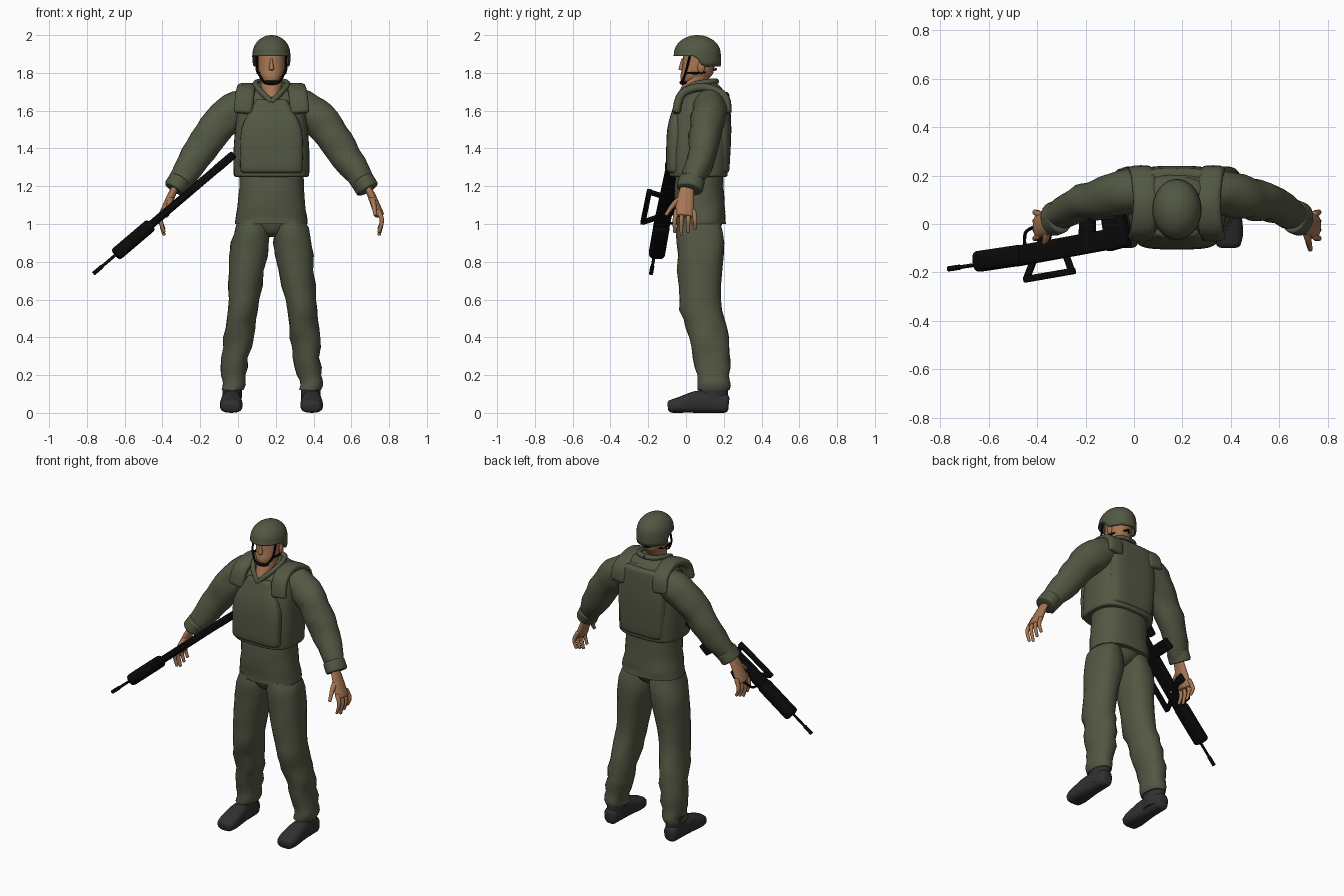
import bpy, bmesh, math
from mathutils import Vector, noise

default_cube = bpy.data.objects.get("Cube")
if default_cube:
    bpy.data.objects.remove(default_cube)

CENTRE = 0.177
SIDES = {"left": 1, "right": -1}
ACROSS, BACK, UP = Vector((1, 0, 0)), Vector((0, 1, 0)), Vector((0, 0, 1))
made = []


def material(name, *colour):
    mat = bpy.data.materials.new(name)
    mat.use_nodes = True
    mat.diffuse_color = (*colour, 1)
    shader = mat.node_tree.nodes["Principled BSDF"]
    shader.inputs["Base Color"].default_value = (*colour, 1)
    shader.inputs["Roughness"].default_value = 0.9
    return mat


GREEN = material("olive_cloth", 0.085, 0.095, 0.055)
SKIN = material("skin", 0.38, 0.18, 0.085)
BOOT = material("boot_leather", 0.03, 0.03, 0.03)
BLACK = material("black_metal", 0.003, 0.003, 0.003)


def finish(name, bm, mat):
    bmesh.ops.recalc_face_normals(bm, faces=bm.faces)
    mesh = bpy.data.meshes.new(name)
    bm.to_mesh(mesh)
    bm.free()
    mesh.materials.append(mat)
    part = bpy.data.objects.new(name, mesh)
    bpy.context.collection.objects.link(part)
    made.append(part)
    return part


def smooth_rows(rows, steps):
    """Run a smooth curve through the rows."""
    rows = [Vector(row) for row in rows]
    padded = [rows[0], *rows, rows[-1]]
    result = []
    for before, here, there, after in zip(padded, rows, rows[1:], padded[3:]):
        leave, arrive, chord = (there - before) / 2, (after - here) / 2, there - here
        for step in range(steps):
            t = step / steps
            result.append(here + leave * t + (chord * 3 - leave * 2 - arrive) * t * t
                          + (leave + arrive - chord * 2) * t ** 3)
    return result + [rows[-1]]


def loft(name, mat, rows, ref=ACROSS, upright=False, power=2, sides=24, steps=4,
         wrinkle=0, rounding=0):
    """Skin rings given as x, y, z, radius along ref, other radius."""
    rows = smooth_rows(rows, steps)
    centres = [Vector(row[:3]) for row in rows]
    rings = []
    for centre, row, prev, following in zip(centres, rows, [centres[0], *centres], [*centres[1:], centres[-1]]):
        rings.append((centre, UP if upright else (following - prev).normalized(), row[3], row[4]))
    if rounding:
        def rim(ring, direction, angle):
            centre, along, wide, deep = ring
            cut = rounding * (1 - math.cos(angle))
            return centre + along * direction * rounding * math.sin(angle), along, wide - cut, deep - cut
        angles = [math.radians(degrees) for degrees in (30, 60, 85)]
        rings = ([rim(rings[0], -1, angle) for angle in reversed(angles)] + rings
                 + [rim(rings[-1], 1, angle) for angle in angles])
    bm = bmesh.new()
    loops = []
    for centre, along, wide, deep in rings:
        side_axis = (ref - along * ref.dot(along)).normalized()
        depth_axis = along.cross(side_axis)
        loop = []
        for corner in range(sides):
            angle = math.tau * corner / sides
            u, v = (math.copysign(abs(f) ** (2 / power), f) for f in (math.cos(angle), math.sin(angle)))
            offset = side_axis * wide * u + depth_axis * deep * v
            point = centre + offset
            crease = noise.noise(Vector((point.x, point.y, point.z * 2)) * 8)
            loop.append(bm.verts.new(point + offset.normalized() * wrinkle * crease))
        loops.append(loop)
    for lower, upper in zip(loops, loops[1:]):
        for k in range(sides):
            bm.faces.new((lower[k - 1], lower[k], upper[k], upper[k - 1]))
    bm.faces.new(loops[0])
    bm.faces.new(loops[-1])
    return finish(name, bm, mat)


def stack(name, mat, rows, x=CENTRE, **options):
    """Upright loft from rows of height, half width, front and back."""
    rows = [(x, (front + back) / 2, z, half, (back - front) / 2) for z, half, front, back in rows]
    return loft(name, mat, rows, upright=True, **options)


def tube(name, mat, points, start, end=None, flat=1, **options):
    """Loft along points whose radius runs evenly from start to end."""
    end = end or start
    radii = [start + (end - start) * i / (len(points) - 1) for i in range(len(points))]
    return loft(name, mat, [(*p, r, r * flat) for p, r in zip(points, radii)], **options)


def ball(name, mat, centre, radii):
    bm = bmesh.new()
    bmesh.ops.create_uvsphere(bm, u_segments=16, v_segments=10, radius=1)
    bmesh.ops.scale(bm, vec=radii, verts=bm.verts)
    bmesh.ops.translate(bm, vec=centre, verts=bm.verts)
    finish(name, bm, mat)


# Shirt, vest and armour plates
stack("shirt", GREEN, [(1, .19, -.055, .216), (1.04, .187, -.055, .213), (1.2, .17, -.06, .2),
                       (1.6, .17, -.01, .21), (1.7, .14, .02, .2), (1.75, .07, .05, .16)],
      power=2.4, sides=36, wrinkle=.008)
stack("vest", GREEN, [(1.26, .2, -.09, .22), (1.4, .2, -.09, .23), (1.6, .18, -.06, .23),
                      (1.7, .14, .01, .2)], power=3, sides=40, rounding=.01)
stack("front_plate", GREEN, [(1.29, .165, -.105, 0), (1.5, .16, -.1, 0), (1.64, .09, -.06, 0)],
      power=3.5, sides=40, rounding=.02)
stack("back_plate", GREEN, [(1.29, .15, .1, .23), (1.5, .165, .1, .24), (1.68, .15, .1, .23)],
      power=3.5, sides=40, rounding=.02)
stack("pelvis", GREEN, [(.93, .02, .02, .13), (.96, .09, -.02, .17), (1.02, .16, -.04, .2)])

# Neck and head
tube("neck", SKIN, [(CENTRE, -.015, 1.65), (CENTRE, .025, 1.71), (CENTRE, .09, 1.84)], .04, .065)
stack("head", SKIN, [(1.74, .03, -.02, .04), (1.78, .06, -.03, .13), (1.83, .07, -.02, .15),
                     (1.94, .07, -.01, .16)], power=2.2)
tube("nose", SKIN, [(CENTRE, -.02, 1.87), (CENTRE, -.026, 1.82)], .006, .014, rounding=.006)

# Helmet: a dome whose rim drops behind the temples
bm = bmesh.new()
bmesh.ops.create_uvsphere(bm, u_segments=36, v_segments=24, radius=1)
bmesh.ops.delete(bm, geom=[v for v in bm.verts if v.co.z < -.45], context="VERTS")
for vert in bm.verts:
    x, y, z = vert.co
    rim_drop = .03 + .14 * min(max(y * 4 + .2, 0), 1)
    flare = 1 + .2 * max(-z, 0)
    vert.co = (CENTRE + x * flare * .1, .06 + y * flare * .124, 1.9 + z * (.1 if z > 0 else rim_drop))
shell = finish("helmet", bm, GREEN).modifiers.new("thickness", "SOLIDIFY")
shell.thickness = .01

# Chin cup
ball("chin_cup", BLACK, (CENTRE, 0, 1.75), (.042, .035, .017))

# Everything mirrored about the centre line
for side, sign in SIDES.items():
    def mirrored(*points):
        return [(CENTRE + sign * x, *rest) for x, *rest in points]

    def limb(part, mat, points, *radii, **options):
        tube(side + "_" + part, mat, mirrored(*points), *radii, **options)

    # Collar, ear and helmet straps
    limb("collar", GREEN, [(0, -.05, 1.645), (.055, -.02, 1.7), (.085, .05, 1.74), (.06, .14, 1.755),
                           (0, .16, 1.755)], .015, ref=UP, sides=14)
    ball(side + "_ear", SKIN, *mirrored((.075, .08, 1.83)), (.01, .02, .03))
    limb("front_strap", BLACK, [(.078, .02, 1.89), (.073, 0, 1.81), (.04, -.02, 1.75)], .006, sides=8)
    limb("rear_strap", BLACK, [(.066, 0, 1.8), (.07, .08, 1.8), (0, .16, 1.82)], .006, ref=UP, sides=8)

    # Vest strap, sleeve and cuff
    limb("shoulder_strap", GREEN, [(.15, -.05, 1.6), (.14, -.02, 1.69), (.13, .09, 1.725), (.14, .2, 1.68),
                                   (.15, .22, 1.6)], .05, flat=.45, power=3, rounding=.015)
    sleeve = [(.1, .13, 1.62, .09), (.2, .13, 1.595, .1), (.3, .105, 1.5, .094), (.4, .08, 1.35, .082),
              (.51, .02, 1.19, .058)]
    loft(side + "_sleeve", GREEN, [(*place, r * .92, r) for *place, r in mirrored(*sleeve)],
         ref=BACK, wrinkle=.014)
    limb("cuff", GREEN, [(.485, .03, 1.23), (.51, .02, 1.19)], .07, flat=.85, ref=BACK, rounding=.01)

    # Hand with evenly spread fingers
    limb("palm", SKIN, [(.5, .01, 1.21), (.53, 0, 1.15), (.57, -.01, 1.05)], .033, .052, flat=.5,
         ref=BACK, rounding=.01)
    for i in range(4):
        spread = .03 * i - .05
        tip = .945 + .015 * abs(i - 1)
        limb(f"finger_{i + 1}", SKIN, [(.565, spread, 1.07), (.585, spread * 1.2, 1.02),
                                       (.57, spread * 1.2, tip)], .014, .009, sides=10, rounding=.006)
    limb("thumb", SKIN, [(.53, -.01, 1.14), (.54, -.06, 1.11), (.55, -.105, 1.05)], .019, .01,
         sides=10, rounding=.006)

    # Trouser leg, spreading towards the foot
    leg = stack(side + "_trouser_leg", GREEN, [(.12, .06, .07, .23), (.2, .065, .06, .235), (.4, .08, .01, .225),
                                               (.6, .082, -.035, .185), (.9, .103, -.05, .195),
                                               (1.02, .075, -.04, .19)], power=2.2, wrinkle=.018)
    for vert in leg.data.vertices:
        vert.co.x += sign * (.1 + .105 * min(max(1.2 - vert.co.z * 1.2, 0), 1))

    # Boot from heel to toe, with its shaft
    boot = [(.205, .043, .1), (.08, .05, .12), (-.03, .06, .085), (-.075, .053, .07)]
    loft(side + "_boot", BOOT, [(CENTRE + sign * .213, y, tall / 2, half, tall / 2) for y, half, tall in boot],
         power=2.7, rounding=.022)
    stack(side + "_boot_shaft", BOOT, [(.03, .05, .06, .22), (.15, .052, .068, .225)], x=CENTRE + sign * .208)

# Rifle frame: along the barrel from the muzzle, and down towards the grip
MUZZLE = Vector((-.765, -.185, .737))
ALONG = Vector((.757, .113, .644)).normalized()
DOWN = (BACK - ALONG * BACK.dot(ALONG)).normalized()
THICK = ALONG.cross(DOWN)


def rifle(part, points, half_width, flat=1, **options):
    """Bar through points given as distance along and down."""
    points = [MUZZLE + ALONG * along + DOWN * down for along, down in points]
    tube("rifle_" + part, BLACK, points, half_width, flat=flat, ref=THICK, **options)


rifle("flash_hider", [(0, 0), (.06, 0)], .011, sides=12)
rifle("barrel", [(.05, 0), (.2, 0)], .008, sides=12)
block = dict(power=6, steps=1, rounding=.006)
rifle("handguard", [(.17, .012), (.39, .012)], .036, 1.2, power=3, rounding=.015)
rifle("receiver", [(.37, .01), (.97, .025)], .021, 2, **block)
rifle("stock", [(.87, .05), (.97, .06)], .022, 3.5, **block)
rifle("magazine", [(.76, .04), (.78, .18)], .018, 2, **block)
rifle("grip", [(.52, .04), (.56, .14)], .017, 1.5, **block)
rifle("trigger_guard", [(.42, .04), (.43, .1), (.48, .12), (.56, .14)], .007, sides=8)

# Carrying handle on two struts
rifle("handle", [(.41, -.09), (.67, -.085)], .013, **block)
for part, start, end in (("front_strut", .42, .46), ("rear_strut", .66, .64)):
    rifle(part, [(start, -.08), (end, -.02)], .01, 1.3, **block)

# Smooth shading that keeps hard edges
bpy.ops.object.select_all(action="DESELECT")
for part in made:
    part.select_set(True)
bpy.context.view_layer.objects.active = made[0]
bpy.ops.object.shade_smooth_by_angle(angle=math.radians(40))
